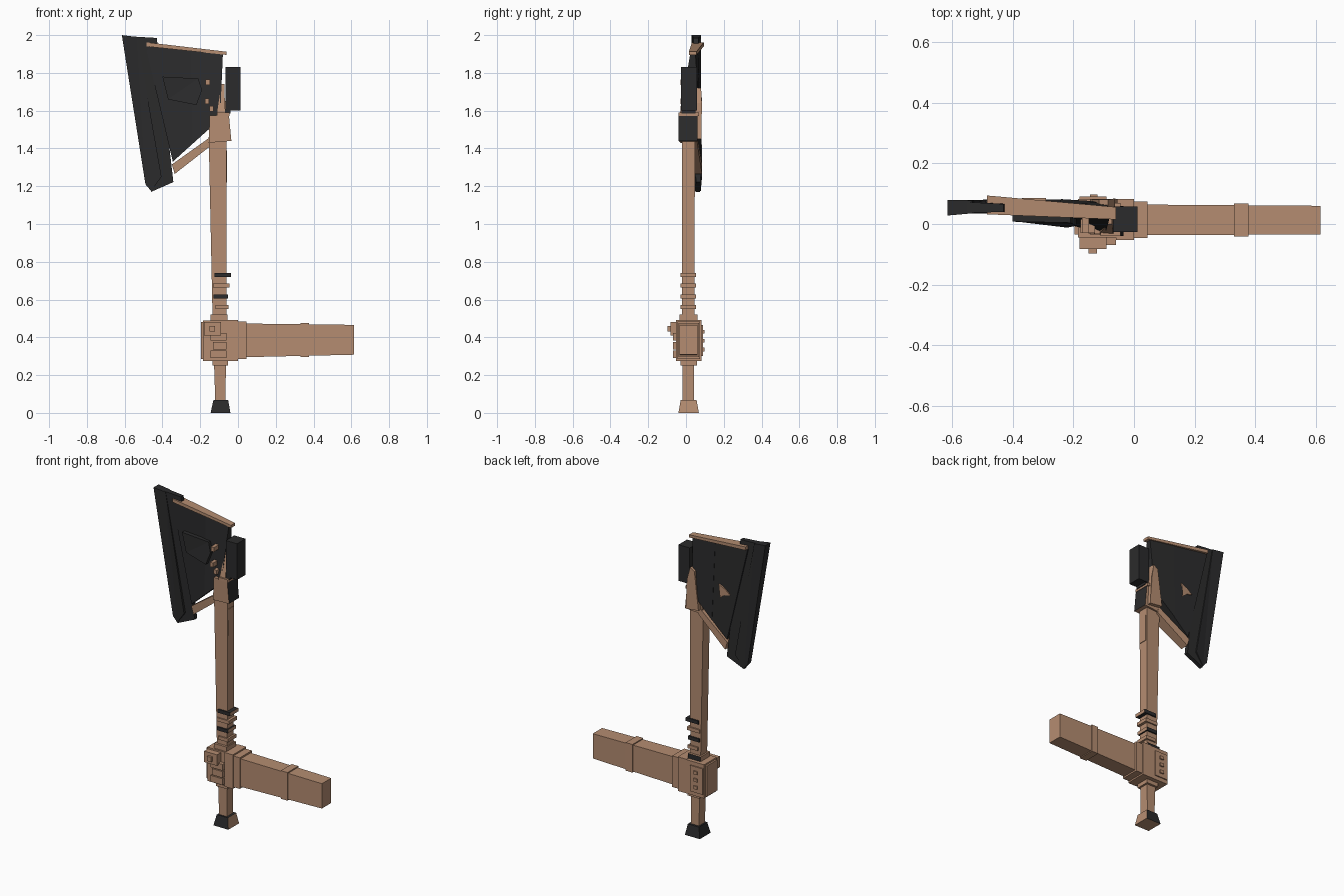
import bpy, bmesh

def material(name, rgb):
    m = bpy.data.materials.new(name)
    m.diffuse_color = (*rgb, 1)
    return m

BROWN = material("tan_brown", (0.46, 0.265, 0.165))
DARK = material("charcoal", (0.024, 0.024, 0.025))

def finish(name, bm, mat, rule=None, other=None):
    """Turn a bmesh into an object; faces whose normal meets the rule get the other colour."""
    bmesh.ops.recalc_face_normals(bm, faces=bm.faces)
    bm.normal_update()
    me = bpy.data.meshes.new(name)
    me.materials.append(mat)
    if rule:
        me.materials.append(other)
        for f in bm.faces:
            f.material_index = int(rule(f.normal))
    bm.to_mesh(me)
    bm.free()
    ob = bpy.data.objects.new(name, me)
    bpy.context.collection.objects.link(ob)
    return ob

def slab(name, pts, mat, **kw):
    """Plate from an x-z outline; each point is (x, z, front y, back y)."""
    bm = bmesh.new()
    f = [bm.verts.new((x, a, z)) for x, z, a, b in pts]
    k = [bm.verts.new((x, b, z)) for x, z, a, b in pts]
    n = len(pts)
    bm.faces.new(f)
    bm.faces.new(k[::-1])
    for i in range(n):
        j = (i + 1) % n
        bm.faces.new((f[i], k[i], k[j], f[j]))
    bmesh.ops.triangulate(bm, faces=[q for q in bm.faces if len(q.verts) > 4])
    return finish(name, bm, mat, **kw)

def box(name, x, y, z, mat=BROWN, **kw):
    return slab(name, [(x[0], z[0], *y), (x[1], z[0], *y),
                       (x[1], z[1], *y), (x[0], z[1], *y)], mat, **kw)

def loft(name, axis, sections, mat=BROWN, **kw):
    """Rectangular sections (position, u0, u1, v0, v1) along x or z."""
    bm = bmesh.new()
    rings = []
    for p, u0, u1, v0, v1 in sections:
        c = [(u0, v0), (u1, v0), (u1, v1), (u0, v1)]
        rings.append([bm.verts.new((p, u, v) if axis == 'x' else (u, v, p)) for u, v in c])
    for a, b in zip(rings, rings[1:]):
        for i in range(4):
            j = (i + 1) % 4
            bm.faces.new((a[i], a[j], b[j], b[i]))
    bm.faces.new(rings[0])
    bm.faces.new(rings[-1])
    return finish(name, bm, mat, **kw)

right_side = lambda n: n.x > 0.7
right_or_bottom = lambda n: n.x > 0.7 or n.z < -0.7

# Handle and pommel
loft("handle", 'z', [(0.05, -0.12, -0.066, -0.018, 0.042),
                     (0.52, -0.135, -0.062, -0.02, 0.045),
                     (1.46, -0.155, -0.06, -0.02, 0.047)])
loft("pommel", 'z', [(0, -0.145, -0.04, -0.04, 0.068), (0.068, -0.13, -0.052, -0.028, 0.056)],
     DARK, rule=right_or_bottom, other=BROWN)
box("handle_side_inlay", (-0.07, -0.057), (-0.012, 0.036), (1.22, 1.39))

# Grip rings, alternately dark and brown
for i, (z, x0, x1) in enumerate([(0.56, -0.12, -0.05), (0.617, -0.13, -0.052),
                                 (0.675, -0.132, -0.045), (0.73, -0.124, -0.036)]):
    ring = dict(rule=right_side, other=BROWN) if i % 2 else {}
    box(f"grip_ring_{i + 1}", (x0, x1), (-0.028, 0.054), (z - 0.011, z + 0.011),
        DARK if i % 2 else BROWN, **ring)

# Hand: collars, palm, fingers, thumb and knuckle plate
box("lower_collar", (-0.135, -0.052), (-0.03, 0.057), (0.25, 0.285))
box("upper_collar", (-0.145, -0.055), (-0.035, 0.06), (0.485, 0.52),
    rule=lambda n: n.y > 0.7, other=DARK)
box("palm", (-0.185, -0.04), (-0.045, 0.083), (0.275, 0.49))
box("palm_edge", (-0.196, -0.18), (-0.035, 0.07), (0.285, 0.48))
for i in range(3):
    z = 0.29 + i * 0.046
    box(f"finger_{i + 1}", (-0.145 + 0.012 * (i % 2), -0.06), (-0.07, -0.03), (z, z + 0.04))
box("thumb", (-0.18, -0.09), (-0.083, -0.04), (0.41, 0.48))
box("thumb_pad", (-0.15, -0.122), (-0.097, -0.08), (0.43, 0.46))
box("knuckle_plate", (-0.18, -0.09), (0.08, 0.09), (0.30, 0.465))
for i in range(3):
    z = 0.335 + i * 0.047
    box(f"knuckle_stud_{i + 1}", (-0.145, -0.12), (0.088, 0.098), (z - 0.01, z + 0.01))

# Wrist, forearm and cuff
box("wrist", (-0.06, 0.0), (-0.052, 0.083), (0.275, 0.492))
box("wrist_band", (0.0, 0.045), (-0.046, 0.075), (0.285, 0.483))
loft("forearm", 'x', [(0.04, -0.037, 0.064, 0.295, 0.473), (0.615, -0.034, 0.06, 0.308, 0.466)])
box("forearm_cuff", (0.33, 0.377), (-0.041, 0.068), (0.297, 0.476))

# Neck of the axe and the block behind the head
slab("neck", [(-0.155, 1.43, -0.03, 0.058), (-0.035, 1.44, -0.04, 0.06),
              (-0.048, 1.575, -0.04, 0.06), (-0.15, 1.575, -0.03, 0.06)],
     BROWN, rule=right_side, other=DARK)
box("neck_cap", (-0.11, -0.045), (-0.04, 0.07), (1.572, 1.59))
box("neck_block", (-0.075, -0.04), (-0.025, 0.05), (1.585, 1.61), DARK)
box("rear_block", (-0.067, 0.012), (-0.027, 0.058), (1.60, 1.83), DARK)
slab("neck_spine", [(-0.145, 1.46, 0.04, 0.082), (-0.055, 1.45, 0.04, 0.082),
                    (-0.065, 1.64, 0.04, 0.084), (-0.085, 1.72, 0.04, 0.08),
                    (-0.115, 1.70, 0.04, 0.08)], BROWN)
slab("neck_wedge", [(-0.115, 1.56, -0.034, 0.03), (-0.068, 1.58, -0.034, 0.03),
                    (-0.072, 1.74, 0.0, 0.03), (-0.088, 1.74, 0.0, 0.03)], BROWN)

# Head panel in two halves that meet at a crease, with a raised front plate
slab("head_inner_panel", [(-0.24, 1.425, 0.005, 0.082), (-0.095, 1.555, -0.034, 0.073),
                          (-0.08, 1.90, 0.022, 0.05), (-0.25, 1.917, 0.032, 0.064)], DARK)
slab("head_outer_panel", [(-0.345, 1.33, 0.025, 0.08), (-0.24, 1.425, 0.005, 0.08),
                          (-0.25, 1.917, 0.032, 0.062), (-0.49, 1.94, 0.04, 0.08)], DARK)
slab("head_front_plate", [(-0.40, 1.78, 0.008, 0.05), (-0.37, 1.66, 0.006, 0.05),
                          (-0.22, 1.63, -0.012, 0.04), (-0.19, 1.71, -0.006, 0.04),
                          (-0.21, 1.77, 0.004, 0.04)], DARK)
for i, (x, z) in enumerate([(-0.16, 1.75), (-0.165, 1.65), (-0.14, 1.61)]):
    box(f"head_chip_{i + 1}", (x - 0.011, x + 0.011), (-0.03, 0.03), (z - 0.014, z + 0.014))
slab("back_notch", [(-0.37, 1.62, 0.07, 0.086), (-0.33, 1.61, 0.07, 0.086),
                    (-0.30, 1.585, 0.07, 0.086), (-0.31, 1.63, 0.07, 0.086),
                    (-0.29, 1.67, 0.07, 0.086), (-0.335, 1.65, 0.07, 0.086)], BROWN)

# Blade: wide backing strip and a thicker cutting edge
slab("blade_backing", [(-0.46, 1.17, 0.05, 0.075), (-0.342, 1.222, 0.052, 0.078),
                       (-0.43, 1.985, 0.04, 0.066), (-0.60, 1.995, 0.035, 0.075)], DARK)
slab("blade_edge", [(-0.49, 1.21, 0.045, 0.078), (-0.46, 1.175, 0.045, 0.078),
                    (-0.405, 1.25, 0.035, 0.085), (-0.535, 1.99, 0.035, 0.078),
                    (-0.615, 2.0, 0.028, 0.08)], DARK)

# Brown trim along the top and the strut under the head
slab("top_trim", [(-0.485, 1.94, 0.032, 0.094), (-0.06, 1.895, 0.015, 0.056),
                  (-0.06, 1.912, 0.015, 0.056), (-0.485, 1.962, 0.032, 0.094)], BROWN)
slab("lower_strut", [(-0.335, 1.265, 0.03, 0.085), (-0.13, 1.425, -0.015, 0.06),
                     (-0.14, 1.465, -0.015, 0.06), (-0.35, 1.315, 0.03, 0.085)], BROWN)
